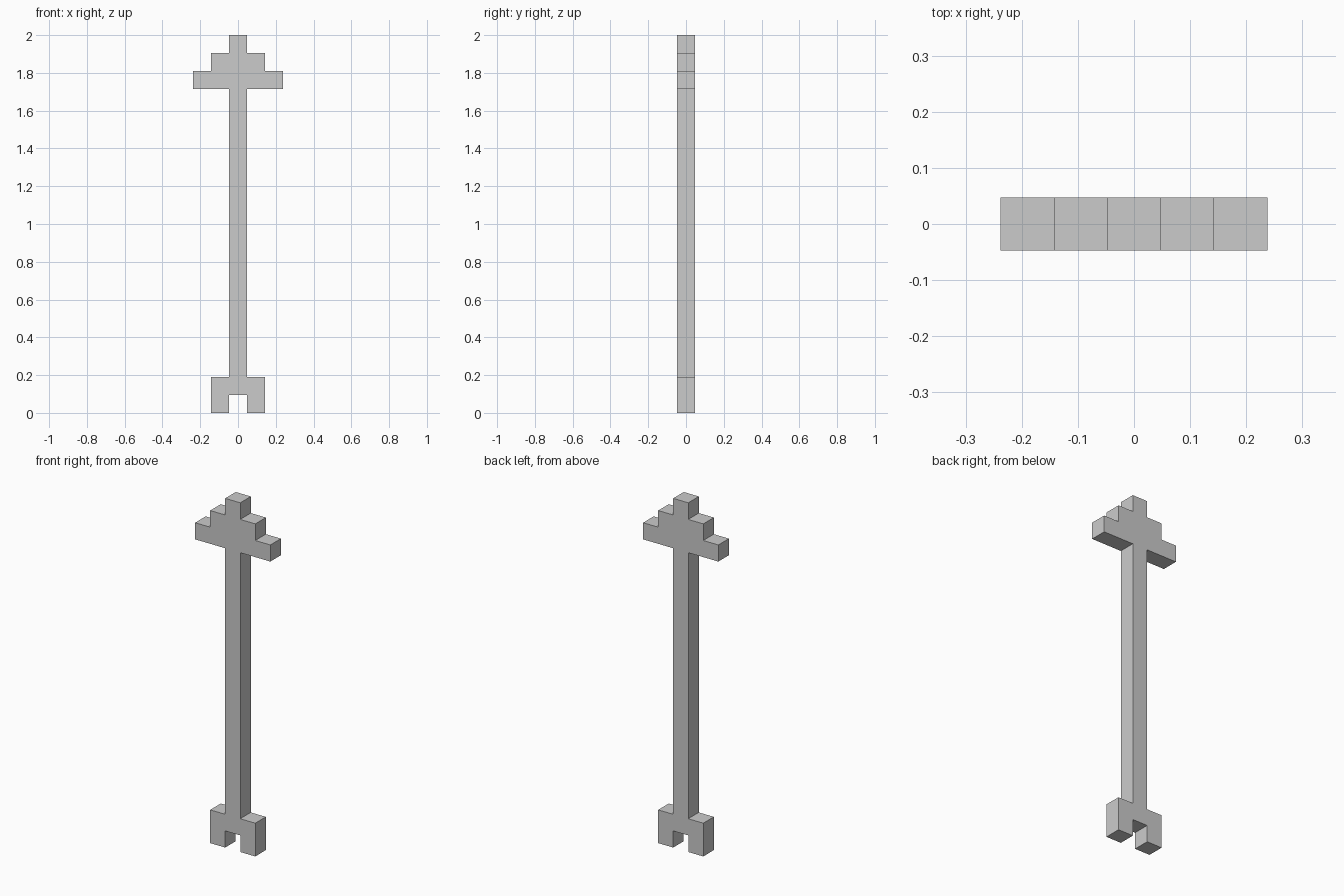
import bpy
import bmesh

if "Cube" in bpy.data.objects:
    bpy.data.objects.remove(bpy.data.objects["Cube"])

U = 2 / 21  # one block: the arrow is 21 blocks tall

# Right half of the arrow outline in blocks (x, z), from the notch up to the tip
half = [
    (0.5, 1), (0.5, 0), (1.5, 0), (1.5, 2), (0.5, 2),        # fletching
    (0.5, 18), (2.5, 18), (2.5, 19), (1.5, 19), (1.5, 20),   # shaft and stepped head
    (0.5, 20), (0.5, 21),                                    # tip
]
outline = half + [(-x, z) for x, z in reversed(half)]

# Extrude the outline one block deep, centred on y = 0
bm = bmesh.new()
front = bm.faces.new([bm.verts.new((x * U, -U / 2, z * U)) for x, z in outline])
result = bmesh.ops.extrude_face_region(bm, geom=[front], use_keep_orig=True)
back = [v for v in result["geom"] if isinstance(v, bmesh.types.BMVert)]
bmesh.ops.translate(bm, verts=back, vec=(0, U, 0))
bmesh.ops.recalc_face_normals(bm, faces=bm.faces)

mesh = bpy.data.meshes.new("arrow")
bm.to_mesh(mesh)
bm.free()
bpy.context.collection.objects.link(bpy.data.objects.new("arrow", mesh))
